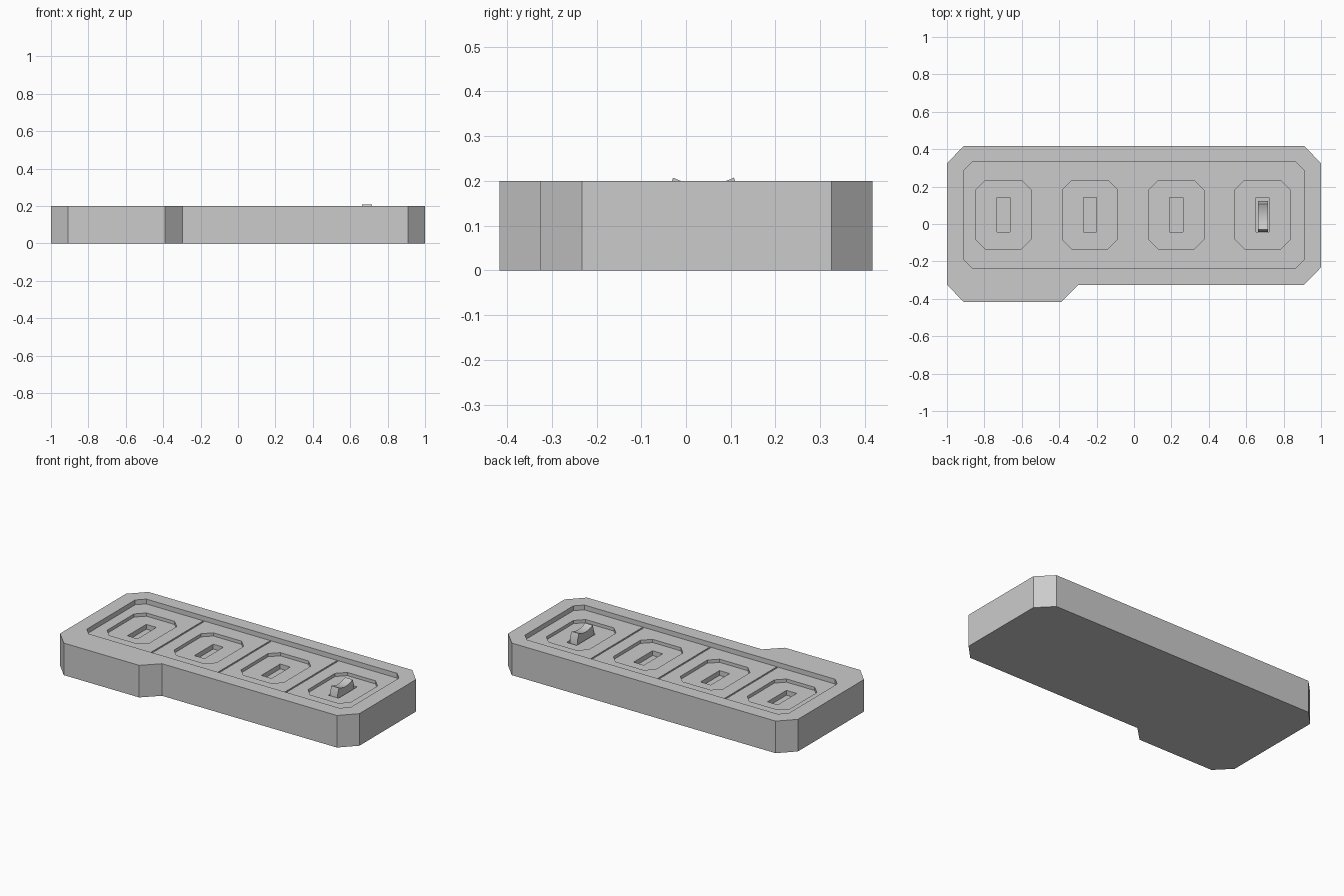
import bpy
import bmesh
import math

cube = bpy.data.objects.get("Cube")
if cube:
    bpy.data.objects.remove(cube, do_unlink=True)

# One grey for the whole model
grey = bpy.data.materials.new("plain grey")
grey.use_nodes = True
grey.diffuse_color = (0.6, 0.6, 0.6, 1)
grey.node_tree.nodes["Principled BSDF"].inputs["Base Color"].default_value = grey.diffuse_color


def prism(name, points, direction):
    """Extrude a closed outline of 3D points along a direction."""
    bm = bmesh.new()
    base = bm.faces.new([bm.verts.new(p) for p in points])
    top = bmesh.ops.extrude_face_region(bm, geom=[base], use_keep_orig=True)
    moved = [v for v in top["geom"] if isinstance(v, bmesh.types.BMVert)]
    bmesh.ops.translate(bm, verts=moved, vec=direction)
    bmesh.ops.recalc_face_normals(bm, faces=bm.faces)
    mesh = bpy.data.meshes.new(name)
    bm.to_mesh(mesh)
    bm.free()
    mesh.materials.append(grey)
    obj = bpy.data.objects.new(name, mesh)
    bpy.context.collection.objects.link(obj)
    return obj


def chamfered(x0, x1, y0, y1, c):
    """Rectangle outline with cut corners."""
    if c == 0:
        return [(x0, y0), (x1, y0), (x1, y1), (x0, y1)]
    return [(x0 + c, y0), (x1 - c, y0), (x1, y0 + c), (x1, y1 - c),
            (x1 - c, y1), (x0 + c, y1), (x0, y1 - c), (x0, y0 + c)]


def carve(target, outline, floor):
    """Sink a pocket into the target down to the floor height."""
    cutter = prism("pocket_cutter", [(x, y, floor) for x, y in outline], (0, 0, 0.3 - floor))
    cutter.hide_render = True
    mod = target.modifiers.new("pocket", "BOOLEAN")
    mod.operation = "DIFFERENCE"
    mod.solver = "EXACT"
    mod.object = cutter
    bpy.context.view_layer.objects.active = target
    bpy.ops.object.modifier_apply(modifier=mod.name)
    bpy.data.objects.remove(cutter, do_unlink=True)


# Base block with cut corners and a stepped front
outline = [(-1, 0.325), (-1, -0.325), (-0.91, -0.417), (-0.39, -0.417),
           (-0.297, -0.325), (0.91, -0.325), (1, -0.232), (1, 0.325),
           (0.91, 0.417), (-0.91, 0.417)]
body = prism("switch_base", [(x, y, 0) for x, y in outline], (0, 0, 0.2))

# Long tray, seams between bays, then a panel and a slot in each bay
PITCH = 0.462
TRAY, PANEL, SLOT = 0.17, 0.15, 0.12
carve(body, chamfered(-0.91, 0.91, -0.235, 0.332, 0.045), TRAY)
for i in range(3):
    x = -0.005 + (i - 1) * PITCH
    carve(body, chamfered(x - 0.005, x + 0.005, -0.23, 0.327, 0), TRAY - 0.005)
for i in range(4):
    x = -0.005 + (i - 1.5) * PITCH
    carve(body, chamfered(x - 0.147, x + 0.147, -0.133, 0.233, 0.05), PANEL)
    carve(body, chamfered(x - 0.035, x + 0.035, -0.043, 0.143, 0), SLOT)

# Rocker with a hollowed top and sloping ends, in the last slot
STEPS, MID, HALF = 12, 0.039, 0.068
profile = [(-0.042, SLOT), (-0.042, 0.165)]
for i in range(STEPS + 1):
    t = 2 * i / STEPS - 1
    profile.append((MID + HALF * t, 0.191 + 0.016 * t * t))
profile += [(0.122, 0.165), (0.122, SLOT)]
rocker = prism("rocker_switch", [(0.664, y, z) for y, z in profile], (0.052, 0, 0))

for obj in (body, rocker):
    bpy.ops.object.select_all(action="DESELECT")
    obj.select_set(True)
    bpy.context.view_layer.objects.active = obj
    bpy.ops.object.shade_smooth_by_angle(angle=math.radians(20))
